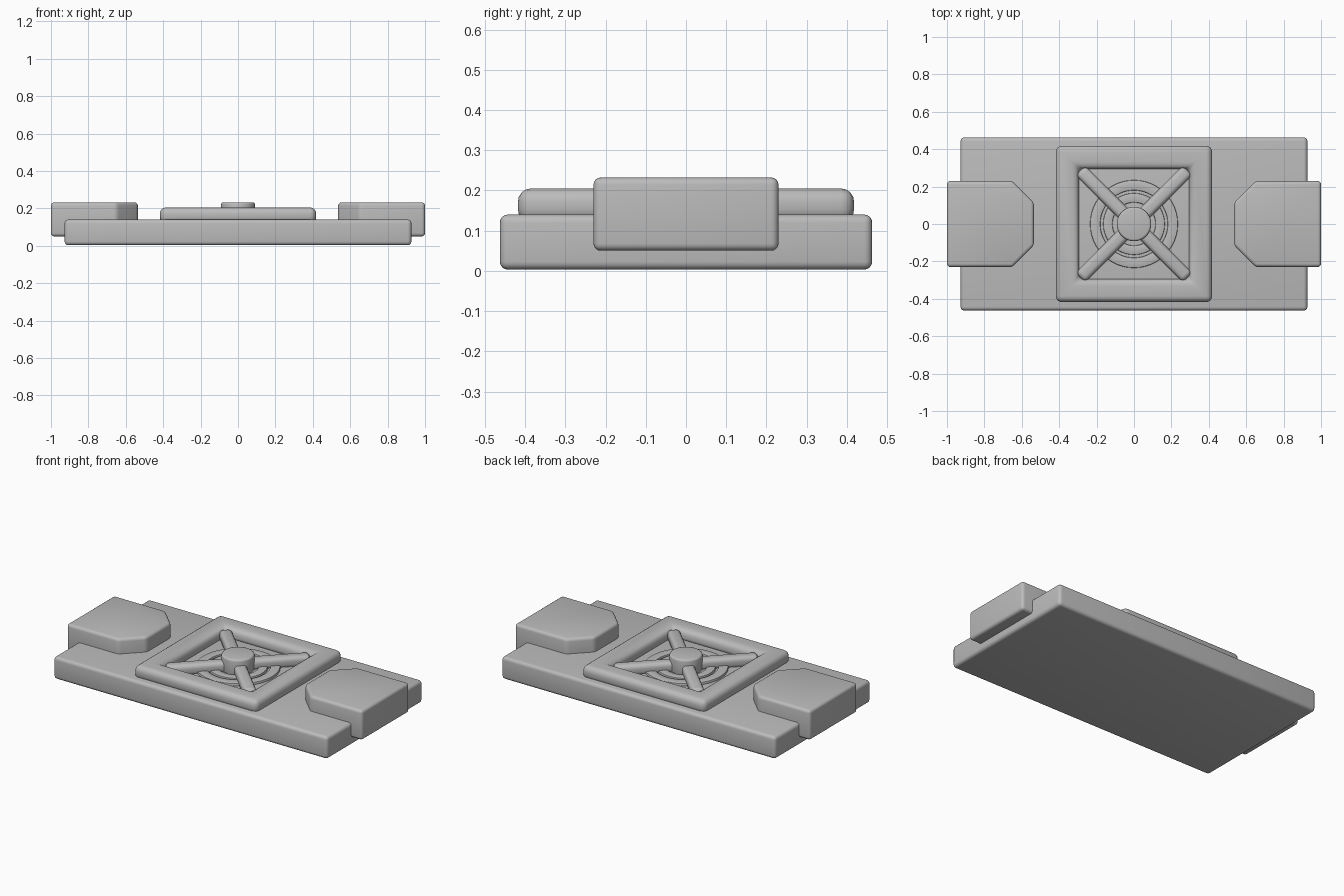
import bpy, bmesh, math

old = bpy.data.objects.get("Cube")
if old:
    bpy.data.objects.remove(old)

grey = bpy.data.materials.new("plain grey")
grey.use_nodes = True
colour = (0.5, 0.5, 0.5, 1)
grey.diffuse_color = colour
grey.node_tree.nodes["Principled BSDF"].inputs["Base Color"].default_value = colour


def finish(name, bm, bevel=0, segments=4):
    bmesh.ops.recalc_face_normals(bm, faces=bm.faces)
    mesh = bpy.data.meshes.new(name)
    bm.to_mesh(mesh)
    bm.free()
    mesh.materials.append(grey)
    ob = bpy.data.objects.new(name, mesh)
    bpy.context.collection.objects.link(ob)
    bpy.ops.object.select_all(action='DESELECT')
    ob.select_set(True)
    bpy.context.view_layer.objects.active = ob
    if bevel:
        mod = ob.modifiers.new("rounded edges", 'BEVEL')
        mod.width = bevel
        mod.segments = segments
        mod.limit_method = 'ANGLE'
        mod.angle_limit = math.radians(30)
        bpy.ops.object.modifier_apply(modifier=mod.name)
    bpy.ops.object.shade_smooth_by_angle(angle=math.radians(40))
    return ob


def prism(name, outline, z0, z1, bevel):
    bm = bmesh.new()
    base = bm.faces.new([bm.verts.new((x, y, z0)) for x, y in outline])
    top = bmesh.ops.extrude_face_region(bm, geom=[base])
    verts = [v for v in top["geom"] if isinstance(v, bmesh.types.BMVert)]
    bmesh.ops.translate(bm, verts=verts, vec=(0, 0, z1 - z0))
    return finish(name, bm, bevel)


def lathe(name, profile, sides, turn=0, closed=False):
    """Sweep a (radius, height) profile around z."""
    bm = bmesh.new()
    rings = []
    for r, z in profile:
        angles = [turn + math.tau * i / sides for i in range(sides)]
        rings.append([bm.verts.new((r * math.cos(a), r * math.sin(a), z)) for a in angles])
    pairs = list(zip(rings, rings[1:]))
    if closed:
        pairs.append((rings[-1], rings[0]))
    for a, b in pairs:
        for i in range(sides):
            j = (i + 1) % sides
            bm.faces.new((a[i], a[j], b[j], b[i]))
    if not closed:
        bm.faces.new(rings[0])
        bm.faces.new(rings[-1])
    return bm


# Base slab
w, d = 0.927, 0.463
prism("base_slab", [(-w, -d), (w, -d), (w, d), (-w, d)], 0.003, 0.14, 0.02)

# End blocks with clipped inner corners
for side, name in ((1, "left_end_block"), (-1, "right_end_block")):
    outline = [(1, -0.23), (1, 0.23), (0.65, 0.23), (0.535, 0.115), (0.535, -0.115), (0.65, -0.23)]
    prism(name, [(side * x, y) for x, y in outline], 0.05, 0.232, 0.018)

# Square raised frame with a rounded rim
root2 = math.sqrt(2)
section = [(0.418, 0.12), (0.418, 0.205), (0.3, 0.205), (0.29, 0.12)]
finish("square_frame", lathe("frame", [(r * root2, z) for r, z in section], 4, math.pi / 4, True), 0.033)

# Concentric rings on the recess floor
for name, outer, inner in (("outer_ring", 0.235, 0.18), ("inner_ring", 0.165, 0.115)):
    section = [(outer, 0.13), (outer, 0.155), (inner, 0.155), (inner, 0.13)]
    finish(name, lathe(name, section, 48, 0, True), 0.005, 2)

# Crossed diagonal bars with rounded ends
for turn, name in ((math.pi / 4, "first_cross_bar"), (-math.pi / 4, "second_cross_bar")):
    half, wide = 0.405, 0.036
    bar = prism(name, [(-half, -wide), (half, -wide), (half, wide), (-half, wide)], 0.13, 0.197, 0.024)
    bar.rotation_euler.z = turn

# Round centre hub
finish("centre_hub", lathe("hub", [(0.092, 0.13), (0.092, 0.232)], 32), 0.012, 3)
